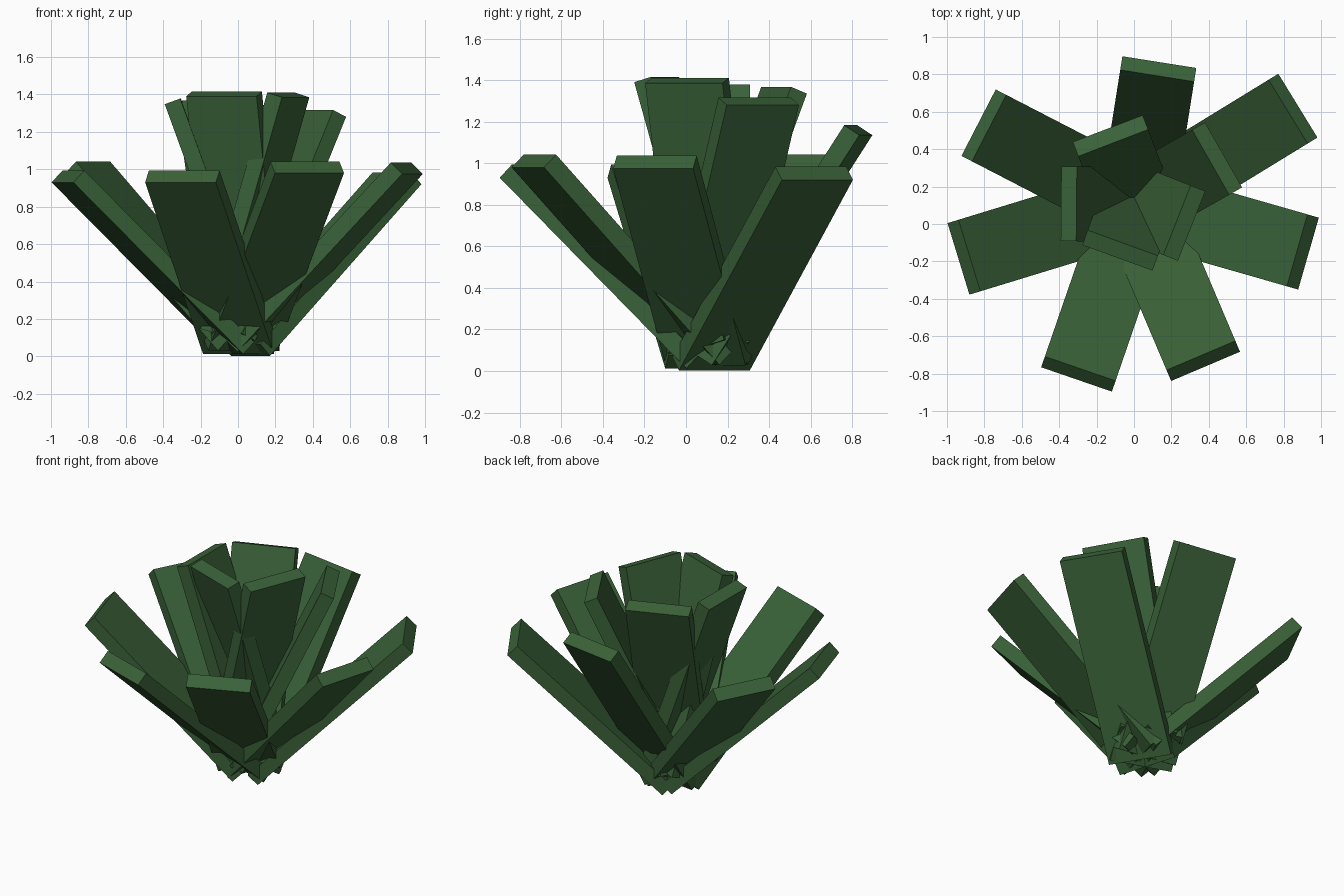
import bpy, bmesh, math
from mathutils import Matrix, Vector

if "Cube" in bpy.data.objects:
    bpy.data.objects.remove(bpy.data.objects["Cube"])

green = bpy.data.materials.new("leaf green")
green.diffuse_color = (0.042, 0.122, 0.040, 1)
green.use_nodes = True
green.node_tree.nodes["Principled BSDF"].inputs["Base Color"].default_value = green.diffuse_color

ROOT = Vector((0.015, 0.105, 0))          # shared root of the rosette
WIDTH, THICK, LENGTH = 0.40, 0.088, 1.32


def leaf(name, heading, tilt, radius, height):
    """Flat slab leaf; radius/height locate the low outer edge of its tip."""
    h, t = math.radians(heading), math.radians(tilt)
    out = Vector((math.cos(h), math.sin(h), 0))
    side = Vector((-math.sin(h), math.cos(h), 0))
    up = Vector((0, 0, 1))
    axis = out * math.sin(t) + up * math.cos(t)
    inner = up * math.sin(t) - out * math.cos(t)
    centre = ROOT + out * radius + up * height + inner * THICK / 2 - axis * LENGTH / 2
    rot = Matrix((side, inner, axis)).transposed().to_4x4()
    bm = bmesh.new()
    bmesh.ops.create_cube(bm, size=1)
    bm.transform(Matrix.Translation(centre) @ rot @ Matrix.Diagonal((WIDTH, THICK, LENGTH, 1)))
    bmesh.ops.recalc_face_normals(bm, faces=bm.faces)
    me = bpy.data.meshes.new(name)
    bm.to_mesh(me)
    bm.free()
    me.materials.append(green)
    bpy.context.collection.objects.link(bpy.data.objects.new(name, me))


# heading, tilt from vertical, tip radius, tip height
outer = [(-16, 44, 0.955, 0.975), (31.5, 46, 1.01, 0.92), (81, 33, 0.77, 1.135),
         (152.7, 44, 0.952, 0.98), (197, 46, 0.997, 0.93), (251, 46, 0.99, 0.93),
         (293, 44, 0.941, 0.98)]
inner = [(29.7, 25, 0.534, 1.28), (111, 21.5, 0.434, 1.335), (179.5, 20, 0.405, 1.348),
         (-21.5, 17, 0.315, 1.385), (250, 16.5, 0.304, 1.39)]

for i, a in enumerate(outer):
    leaf(f"outer_leaf_{i + 1}", *a)
for i, a in enumerate(inner):
    leaf(f"inner_leaf_{i + 1}", *a)
